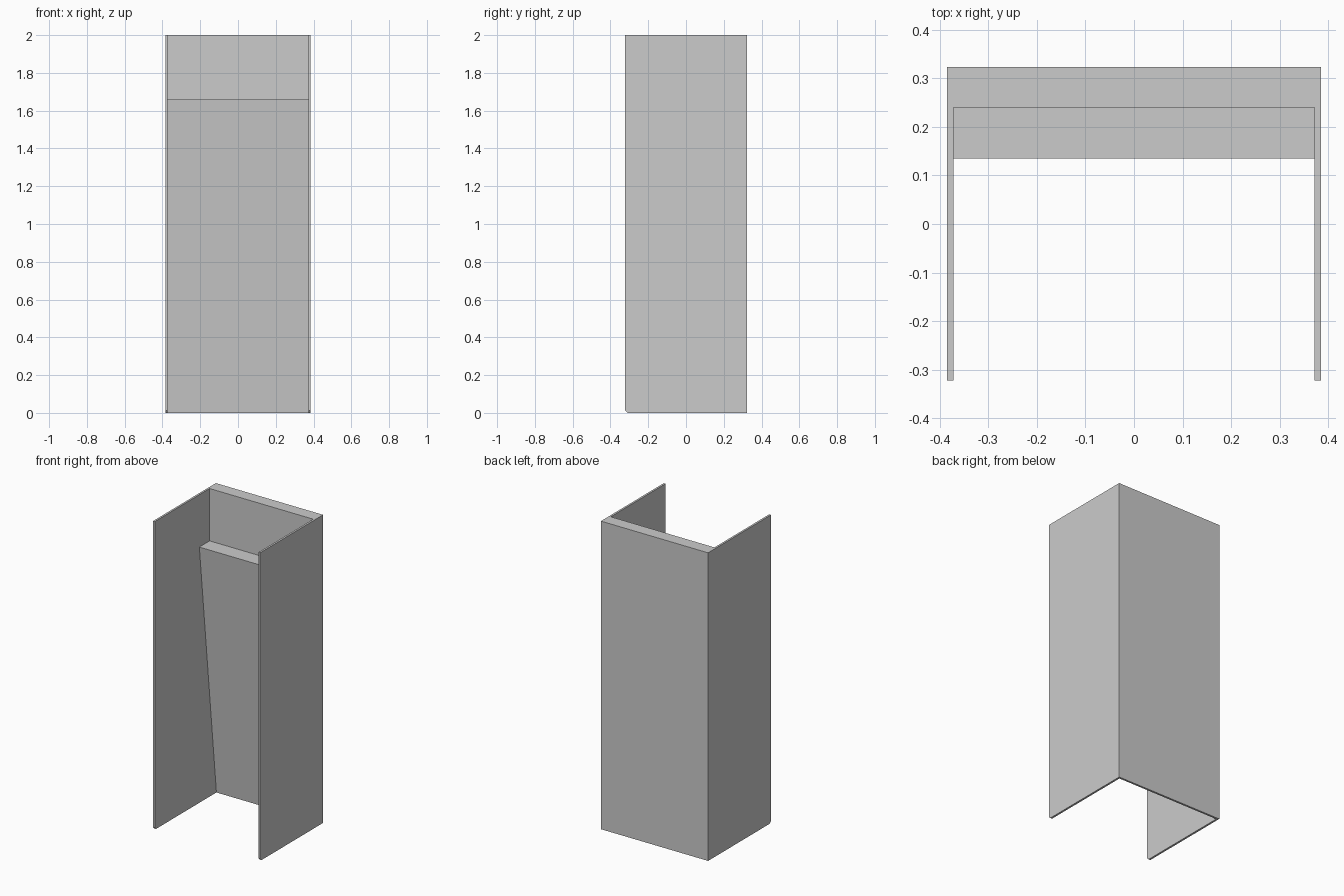
import bpy, bmesh

if "Cube" in bpy.data.objects:
    bpy.data.objects.remove(bpy.data.objects["Cube"])

W = 0.385      # half width
T = 0.013      # panel thickness
Y0, Y1 = -0.322, 0.323
H = 2.0


def extrude_profile(name, profile, x0, x1):
    """Extrude a (y, z) outline from x0 to x1."""
    bm = bmesh.new()
    face = bm.faces.new([bm.verts.new((x0, y, z)) for y, z in profile])
    ext = bmesh.ops.extrude_face_region(bm, geom=[face])
    verts = [v for v in ext["geom"] if isinstance(v, bmesh.types.BMVert)]
    bmesh.ops.translate(bm, verts=verts, vec=(x1 - x0, 0, 0))
    bmesh.ops.recalc_face_normals(bm, faces=bm.faces)
    mesh = bpy.data.meshes.new(name)
    bm.to_mesh(mesh)
    bm.free()
    obj = bpy.data.objects.new(name, mesh)
    bpy.context.collection.objects.link(obj)
    return obj


# Side panels with a small chamfer at the lower front corner
side = [(Y0, T), (Y0 + T, 0), (Y1, 0), (Y1, H), (Y0, H)]
extrude_profile("left_side_panel", side, -W, -W + T)
extrude_profile("right_side_panel", side, W - T, W)

# Back: thin at the floor, leaning forward to a ledge, then an upright top
back = [(Y1 - T, 0), (Y1, 0), (Y1, H), (0.24, H), (0.24, 1.66), (0.135, 1.66)]
extrude_profile("sloped_back", back, -W + T, W - T)
